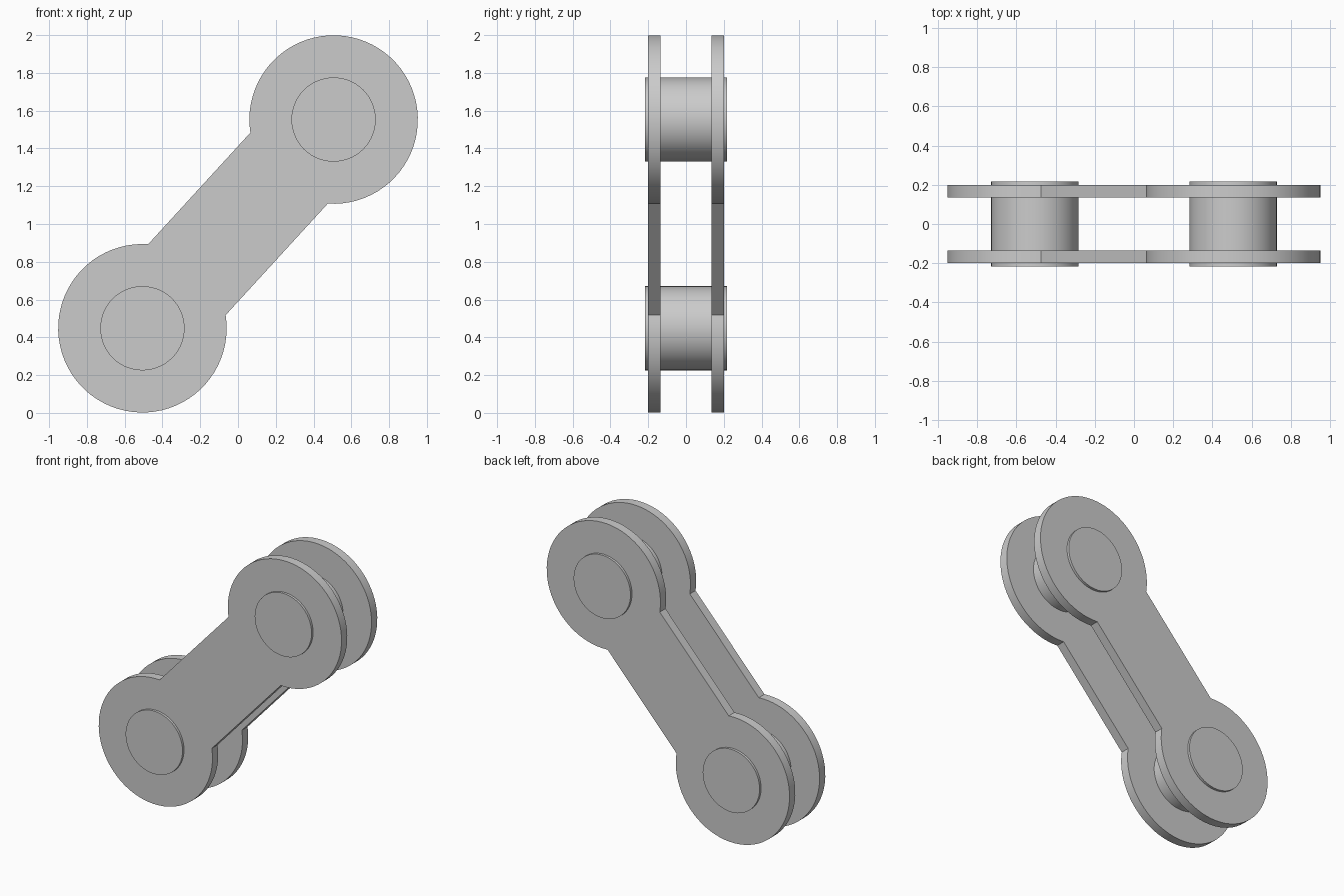
import bpy, bmesh, math
from mathutils import Vector, Matrix

if "Cube" in bpy.data.objects:
    bpy.data.objects.remove(bpy.data.objects["Cube"])

LOW, HIGH = (-0.506, 0.448), (0.506, 1.553)   # pin centres in x, z
R_EYE, R_PIN, HALF_BAR = 0.446, 0.223, 0.278
SEG = 56


def finish(name, bm):
    bmesh.ops.recalc_face_normals(bm, faces=bm.faces)
    mesh = bpy.data.meshes.new(name)
    bm.to_mesh(mesh)
    bm.free()
    ob = bpy.data.objects.new(name, mesh)
    bpy.context.collection.objects.link(ob)
    bpy.ops.object.select_all(action='DESELECT')
    ob.select_set(True)
    bpy.context.view_layer.objects.active = ob
    bpy.ops.object.shade_smooth_by_angle(angle=math.radians(30))
    return ob


def outline():
    # Two round eyes joined by a straight narrower bar
    axis = math.atan2(HIGH[1] - LOW[1], HIGH[0] - LOW[0])
    gap = math.asin(HALF_BAR / R_EYE)
    pts = []
    for (cx, cz), start in ((LOW, axis), (HIGH, axis + math.pi)):
        for i in range(SEG + 1):
            a = start + gap + (2 * math.pi - 2 * gap) * i / SEG
            pts.append((cx + R_EYE * math.cos(a), cz + R_EYE * math.sin(a)))
    return pts


def side_plate(name, y0, y1):
    bm = bmesh.new()
    face = bm.faces.new([bm.verts.new((x, y0, z)) for x, z in outline()])
    ext = bmesh.ops.extrude_face_region(bm, geom=[face], use_keep_orig=True)
    moved = [g for g in ext["geom"] if isinstance(g, bmesh.types.BMVert)]
    bmesh.ops.translate(bm, verts=moved, vec=Vector((0, y1 - y0, 0)))
    return finish(name, bm)


def pin(name, centre):
    bm = bmesh.new()
    place = Matrix.Translation((centre[0], 0, centre[1])) @ Matrix.Rotation(math.pi / 2, 4, 'X')
    bmesh.ops.create_cone(bm, cap_ends=True, segments=SEG, radius1=R_PIN,
                          radius2=R_PIN, depth=0.434, matrix=place)
    return finish(name, bm)


# Outer plates
side_plate("front_plate", -0.2, -0.136)
side_plate("back_plate", 0.136, 0.2)

# Pins running through both plates
pin("lower_pin", LOW)
pin("upper_pin", HIGH)
